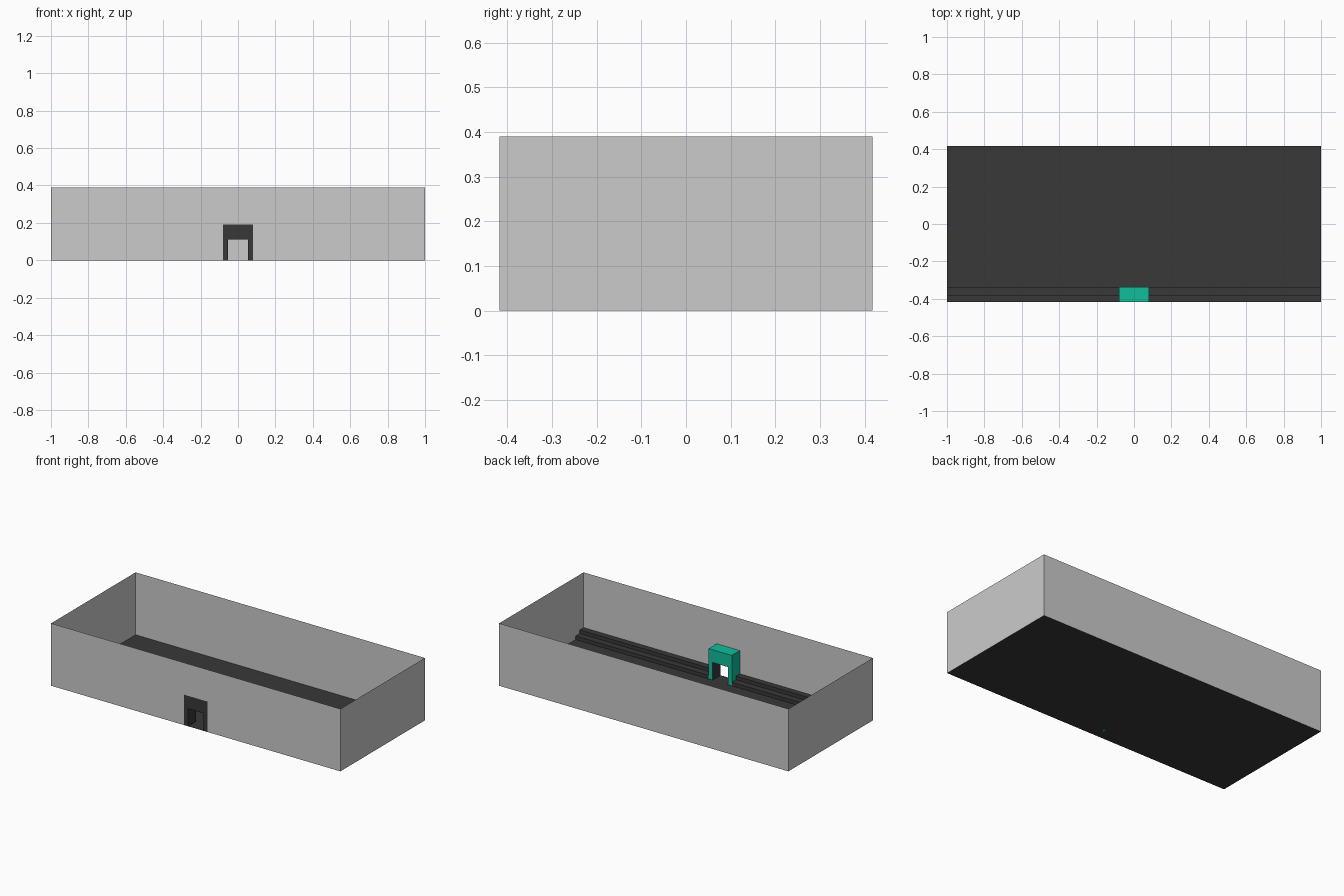
import bpy, bmesh

if "Cube" in bpy.data.objects:
    bpy.data.objects.remove(bpy.data.objects["Cube"])

L, W, H = 1.0, 0.417, 0.39          # half length, half width, wall height
DX, DZ = 0.08, 0.19                 # gateway outer half width and height
OX, OZ = 0.053, 0.11                # gateway opening half width and height
Y1, Y2 = -0.379, -0.338             # tread edges
S1, S2 = 0.045, 0.0225              # tread heights


def material(name, color):
    m = bpy.data.materials.new(name)
    m.diffuse_color = (*color, 1)
    m.use_nodes = True
    m.node_tree.nodes["Principled BSDF"].inputs["Base Color"].default_value = m.diffuse_color
    return m


dark = material("dark_concrete", (0.04, 0.04, 0.04))
teal = material("teal_paint", (0.005, 0.51, 0.33))


def finish(name, bm, *mats):
    me = bpy.data.meshes.new(name)
    bm.to_mesh(me)
    bm.free()
    for m in mats:
        me.materials.append(m)
    ob = bpy.data.objects.new(name, me)
    bpy.context.collection.objects.link(ob)
    return ob


def sheet(name, pts, *mats):
    bm = bmesh.new()
    bm.faces.new([bm.verts.new(p) for p in pts])
    return finish(name, bm, *mats)


def arch(x, z):
    return [(-x, 0), (-x, z), (x, z), (x, 0)]


# Floor and thin perimeter walls
sheet("floor", [(-L, -W, 0), (L, -W, 0), (L, W, 0), (-L, W, 0)], dark)
sheet("back_wall", [(L, W, 0), (-L, W, 0), (-L, W, H), (L, W, H)])
sheet("right_wall", [(L, -W, 0), (L, W, 0), (L, W, H), (L, -W, H)])
sheet("left_wall", [(-L, W, 0), (-L, -W, 0), (-L, -W, H), (-L, W, H)])

# Front wall with the gateway cut out of it
outline = [(-L, 0)] + arch(DX, DZ) + [(L, 0), (L, H), (-L, H)]
sheet("front_wall", [(x, -W, z) for x, z in outline])

# Two-tier stepped stands either side of the gateway
profile = [(-W, S1), (Y1, S1), (Y1, S2), (Y2, S2), (Y2, 0)]
for name, x0, x1 in (("left_steps", -L, -DX), ("right_steps", DX, L)):
    bm = bmesh.new()
    a, b = ([bm.verts.new((x, y, z)) for y, z in profile] for x in (x0, x1))
    for i in range(len(profile) - 1):
        bm.faces.new((a[i], a[i + 1], b[i + 1], b[i]))
    finish(name, bm, dark)

# Gateway: extruded arch, teal shell with dark front and tunnel lining
bm = bmesh.new()
loop = arch(DX, DZ) + arch(OX, OZ)[::-1]
front = bm.faces.new([bm.verts.new((x, -W, z)) for x, z in loop])
ext = bmesh.ops.extrude_face_region(bm, geom=[front], use_keep_orig=True)
bmesh.ops.translate(bm, vec=(0, Y2 + W, 0),
                    verts=[v for v in ext["geom"] if isinstance(v, bmesh.types.BMVert)])
bmesh.ops.recalc_face_normals(bm, faces=bm.faces)
for f in bm.faces:
    lining = all(abs(v.co.x) < OX + 0.001 for v in f.verts)
    is_front = all(v.co.y < -W + 0.001 for v in f.verts)
    f.material_index = 1 if lining or is_front else 0
finish("gateway", bm, teal, dark)
